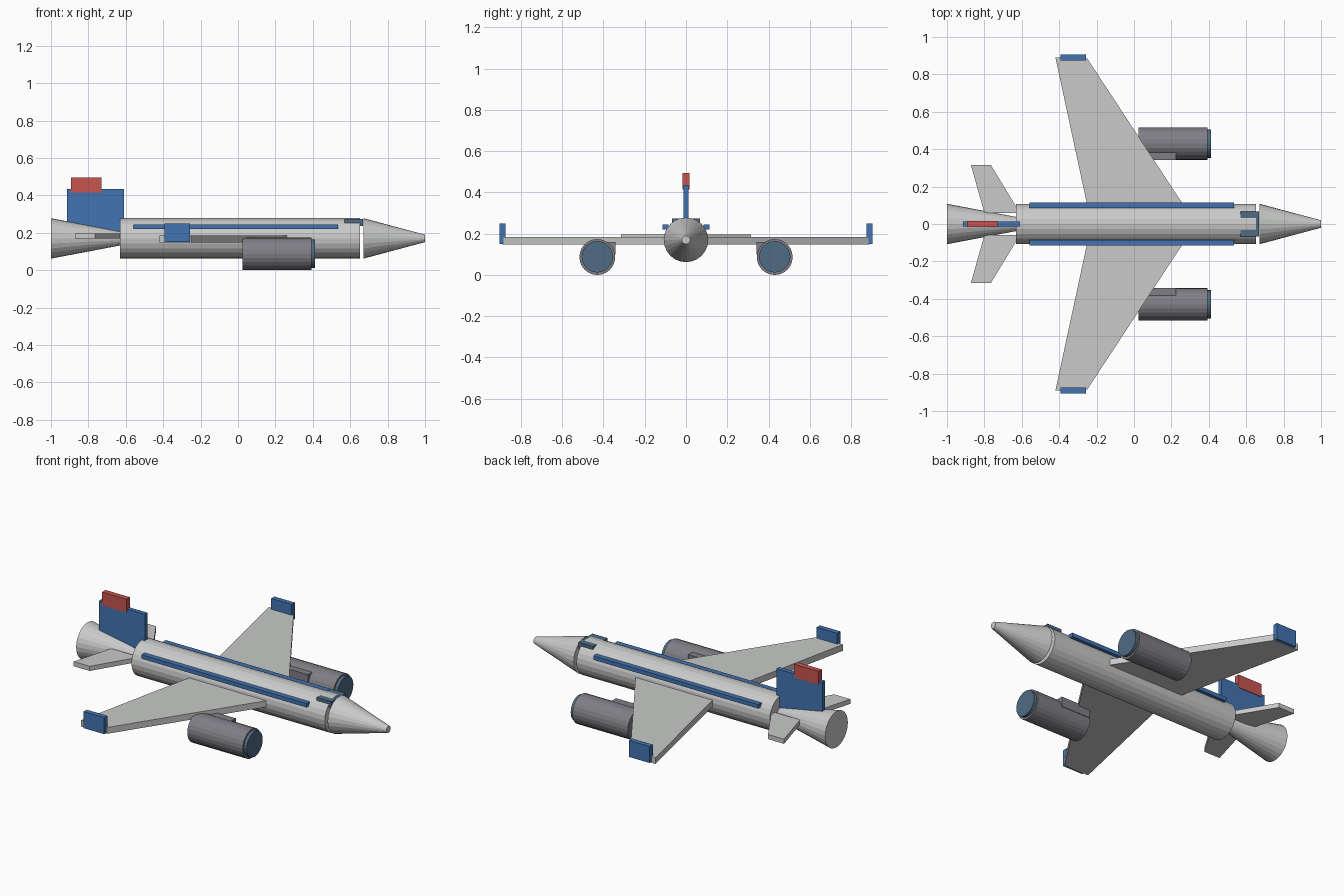
import bpy, bmesh, math
from mathutils import Matrix

if "Cube" in bpy.data.objects:
    bpy.data.objects.remove(bpy.data.objects["Cube"])


def material(name, rgb):
    m = bpy.data.materials.new(name)
    m.diffuse_color = (*rgb, 1)
    m.use_nodes = True
    m.node_tree.nodes["Principled BSDF"].inputs["Base Color"].default_value = m.diffuse_color
    return m


LIGHT = material("light_grey", (0.58, 0.59, 0.58))
DARK = material("engine_grey", (0.21, 0.21, 0.235))
BLUE = material("trim_blue", (0.055, 0.175, 0.45))
RED = material("tail_red", (0.57, 0.09, 0.08))
GLASS = material("slate_blue", (0.08, 0.15, 0.235))


def finish(bm, name, mat):
    bmesh.ops.recalc_face_normals(bm, faces=bm.faces)
    me = bpy.data.meshes.new(name)
    bm.to_mesh(me)
    bm.free()
    me.materials.append(mat)
    ob = bpy.data.objects.new(name, me)
    bpy.context.collection.objects.link(ob)
    return ob


def box(name, x, y, z, mat):
    """Box from (min, max) ranges."""
    bm = bmesh.new()
    bmesh.ops.create_cube(bm, size=1)
    for v in bm.verts:
        v.co = [(a + b) / 2 + c * (b - a) for (a, b), c in zip((x, y, z), v.co)]
    return finish(bm, name, mat)


def tube(name, x0, x1, r0, r1, y, z, mat, sides=24):
    """Cylinder or cone along x, radius r0 at x0 and r1 at x1."""
    bm = bmesh.new()
    mtx = Matrix.Translation(((x0 + x1) / 2, y, z)) @ Matrix.Rotation(math.pi / 2, 4, 'Y')
    bmesh.ops.create_cone(bm, cap_ends=True, segments=sides, radius1=r0, radius2=r1,
                          depth=x1 - x0, matrix=mtx)
    return finish(bm, name, mat)


def slab(name, outline, z0, z1, side, mat):
    """Plan outline extruded upward; side = 1 or -1 mirrors it in y."""
    bm = bmesh.new()
    face = bm.faces.new([bm.verts.new((x, side * y, z0)) for x, y in outline])
    new = bmesh.ops.extrude_face_region(bm, geom=[face])["geom"]
    for v in new:
        if isinstance(v, bmesh.types.BMVert):
            v.co.z = z1
    return finish(bm, name, mat)


# body
AXIS = 0.17
tube("fuselage", -0.632, 0.652, 0.108, 0.108, 0, AXIS, LIGHT)
tube("nose_cone", 0.671, 1.0, 0.108, 0.02, 0, AXIS, LIGHT)
tube("tail_cone", -1.0, -0.62, 0.108, 0.036, 0, AXIS, LIGHT)
box("cockpit_window", (0.57, 0.669), (-0.067, 0.067), (0.235, 0.273), GLASS)

# tail fin and its red cap
box("tail_fin", (-0.915, -0.61), (-0.013, 0.013), (0.2, 0.435), BLUE)
box("fin_cap", (-0.892, -0.73), (-0.016, 0.016), (0.415, 0.495), RED)

# paired parts
for side, label in ((1, "left"), (-1, "right")):
    def span(a, b):
        return tuple(sorted((side * a, side * b)))

    slab(f"{label}_wing", [(0.262, 0.105), (-0.25, 0.885), (-0.42, 0.89), (-0.25, 0.1)],
         0.147, 0.185, side, LIGHT)
    box(f"{label}_wing_tip", (-0.392, -0.256), span(0.875, 0.905), (0.151, 0.25), BLUE)
    slab(f"{label}_tailplane", [(-0.61, 0.06), (-0.765, 0.315), (-0.872, 0.315), (-0.80, 0.06)],
         0.169, 0.197, side, LIGHT)
    box(f"{label}_body_stripe", (-0.56, 0.535), span(0.085, 0.115), (0.221, 0.245), BLUE)
    tube(f"{label}_engine", 0.025, 0.393, 0.087, 0.087, side * 0.43, 0.087, DARK)
    tube(f"{label}_engine_intake", 0.385, 0.412, 0.076, 0.076, side * 0.43, 0.088, GLASS)
    box(f"{label}_engine_pylon", (0.027, 0.225), span(0.342, 0.42), (0.1, 0.16), DARK)
